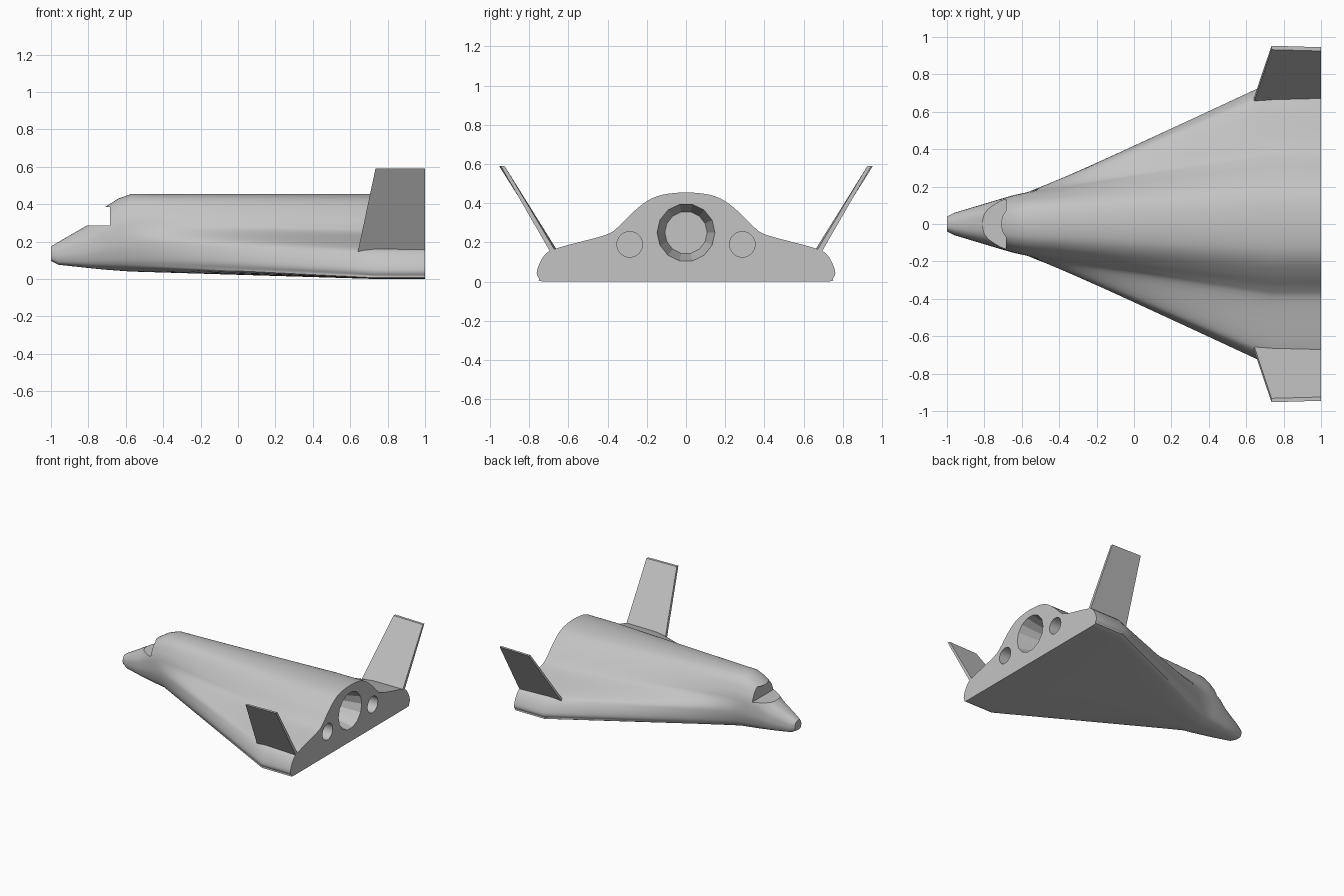
import bpy, bmesh, math
from mathutils import Matrix, Vector

cube = bpy.data.objects.get("Cube")
if cube:
    bpy.data.objects.remove(cube)

grey = bpy.data.materials.new("hull grey")
grey.use_nodes = True
COLOUR = (0.55, 0.55, 0.55, 1)
grey.diffuse_color = COLOUR
grey.node_tree.nodes["Principled BSDF"].inputs["Base Color"].default_value = COLOUR


def make_object(name, bm):
    bmesh.ops.recalc_face_normals(bm, faces=bm.faces)
    mesh = bpy.data.meshes.new(name)
    bm.to_mesh(mesh)
    bm.free()
    mesh.materials.append(grey)
    obj = bpy.data.objects.new(name, mesh)
    bpy.context.collection.objects.link(obj)
    return obj


def select_only(obj):
    bpy.ops.object.select_all(action='DESELECT')
    obj.select_set(True)
    bpy.context.view_layer.objects.active = obj


def smooth_half(points, steps=4):
    """Smooth curve through half-section points, from keel to spine."""
    p = [Vector(q) for q in points]
    p = [Vector((-p[1].x, p[1].y))] + p + [Vector((-p[-2].x, p[-2].y))]
    out = []
    for a, b, c, d in zip(p, p[1:], p[2:], p[3:]):
        for i in range(steps):
            t = i / steps
            out.append(0.5 * (2 * b + (c - a) * t + (2 * a - 5 * b + 4 * c - d) * t ** 2
                              + (3 * b - a - 3 * c + d) * t ** 3))
    return out + [p[-2]]


# Half sections (y, z) of the cabin and of the delta-winged tail
cabin = smooth_half([(0, .04), (.06, .042), (.115, .06), (.14, .085), (.155, .12), (.167, .17),
                     (.17, .22), (.167, .28), (.16, .32), (.145, .36), (.115, .41),
                     (.07, .443), (0, .455)])
tail = smooth_half([(0, 0), (.4, 0), (.715, 0), (.75, .018), (.76, .055), (.725, .13),
                    (.66, .17), (.42, .235), (.35, .275), (.28, .345), (.2, .41),
                    (.12, .443), (0, .455)])
for v in tail:
    v.y = max(v.y, 0)

# Nose stations: x, half width, bottom, top
stations = [(-1, .04, .097, .174), (-.96, .06, .076, .198), (-.81, .105, .06, .285),
            (-.71, .135, .05, .385), (-.64, .155, .045, .43)]
sections = []
for x, half, low, high in stations:
    sections.append((x, [Vector((v.x * half / .17, low + (v.y - .04) / .415 * (high - low)))
                         for v in cabin]))
# Straight blend from the cabin to the tail, then a constant tail
BLENDS = 10
for i in range(BLENDS + 1):
    t = i / BLENDS
    sections.append((-.57 + 1.31 * t, [a.lerp(b, t) for a, b in zip(cabin, tail)]))
sections.append((1, tail))

bm = bmesh.new()
rings = []
for x, half in sections:
    loop = half + [Vector((-v.x, v.y)) for v in reversed(half[1:-1])]
    rings.append([bm.verts.new((x, v.x, v.y)) for v in loop])
count = len(rings[0])
for r, s in zip(rings, rings[1:]):
    for i in range(count):
        j = (i + 1) % count
        bm.faces.new((r[i], r[j], s[j], s[i]))
bm.faces.new(rings[0])
bm.faces.new(rings[-1])
body = make_object("body", bm)


def cut(target, cutter):
    cutter.hide_render = True
    mod = target.modifiers.new("cut", 'BOOLEAN')
    mod.operation = 'DIFFERENCE'
    mod.solver = 'EXACT'
    mod.object = cutter
    select_only(target)
    bpy.ops.object.modifier_apply(modifier=mod.name)
    bpy.data.objects.remove(cutter)


def engine_cutter(y, z, inner, outer, depth, sides):
    bm = bmesh.new()
    place = (Matrix.Translation((1.002 - depth / 2, y, z)) @ Matrix.Rotation(math.pi / 2, 4, 'Y'))
    bmesh.ops.create_cone(bm, cap_ends=True, segments=sides, radius1=inner, radius2=outer,
                          depth=depth, matrix=place)
    return make_object("engine_cutter", bm)


# Cockpit notch under an overhanging lip
bm = bmesh.new()
bmesh.ops.create_cube(bm, size=1, matrix=Matrix.Translation((-.81, 0, .335))
                      @ Matrix.Diagonal((.25, .6, .1, 1)))
cut(body, make_object("cockpit_cutter", bm))

# Main nozzle and two side engine openings
cut(body, engine_cutter(0, .25, .108, .148, .18, 14))
for side in (-1, 1):
    cut(body, engine_cutter(side * .287, .19, .065, .065, .12, 32))

select_only(body)
bpy.ops.object.shade_smooth_by_angle(angle=math.radians(25))

# Canted tail fins: (x, inner y, outer y, z) of each corner
corners = [(.631, .62, .645, .1), (1, .632, .662, .1), (1, .925, .945, .59), (.735, .932, .953, .59)]
for side, name in ((1, "fin_back"), (-1, "fin_front")):
    bm = bmesh.new()
    inner = [bm.verts.new((x, side * a, z)) for x, a, b, z in corners]
    outer = [bm.verts.new((x, side * b, z)) for x, a, b, z in corners]
    bm.faces.new(inner)
    bm.faces.new(outer)
    for i in range(4):
        j = (i + 1) % 4
        bm.faces.new((inner[i], inner[j], outer[j], outer[i]))
    make_object(name, bm)
